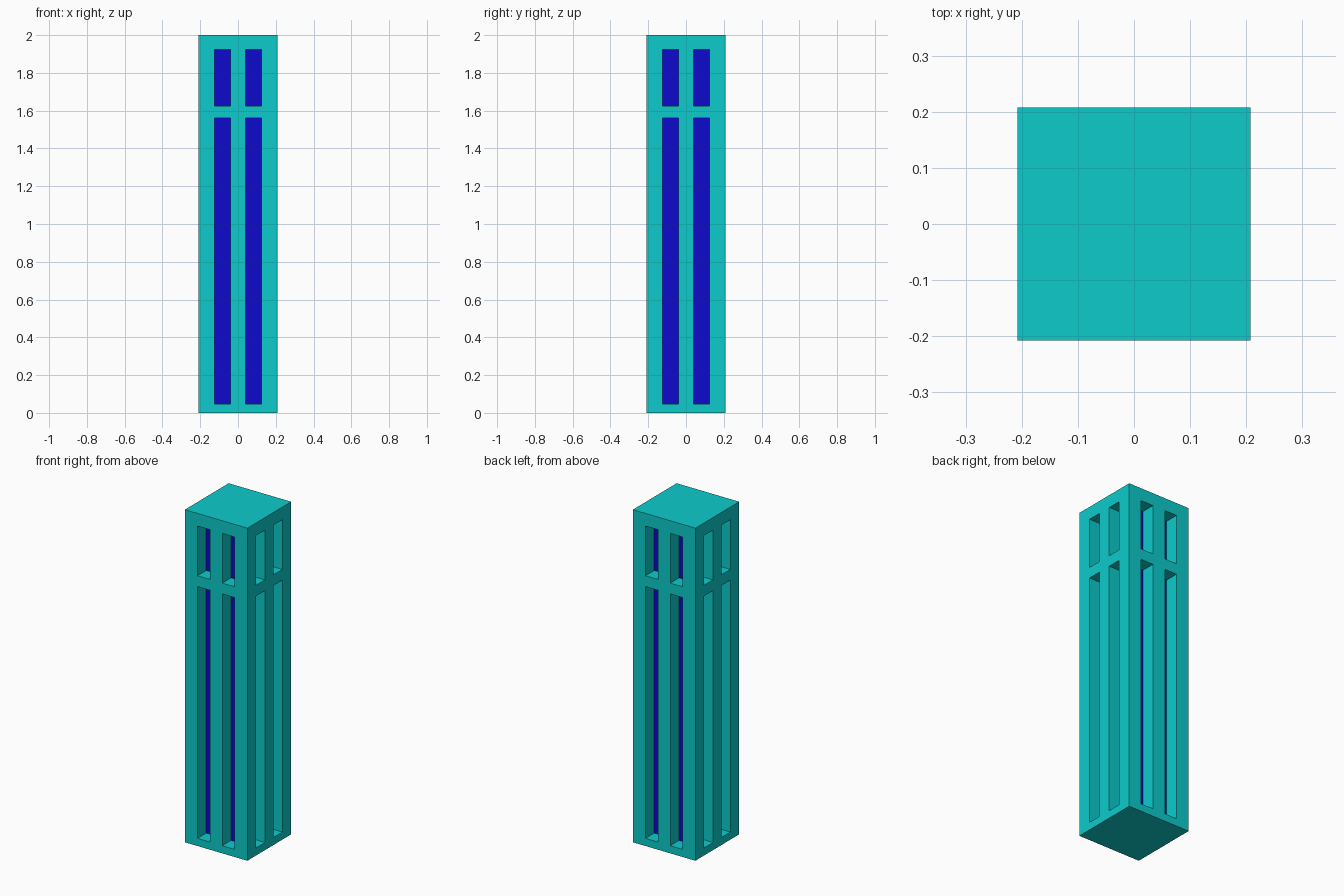
import bpy, bmesh
from mathutils import Vector

HALF, HEIGHT = 0.208, 2.0
INNER, OUTER = 0.041, 0.124          # sides of each window slot
ROWS = ((0.046, 1.56), (1.625, 1.924))  # bottom and top of each window row
DEPTH = 0.083

cube = bpy.data.objects.get("Cube")
if cube:
    bpy.data.objects.remove(cube, do_unlink=True)


def flat_material(name, colour):
    mat = bpy.data.materials.new(name)
    mat.use_nodes = True
    mat.diffuse_color = colour
    mat.node_tree.nodes["Principled BSDF"].inputs["Base Color"].default_value = colour
    return mat


def is_window(face):
    c = face.calc_center_median()
    if abs(face.normal.z) > 0.5:
        return False
    across = abs(c.y if abs(face.normal.x) > 0.5 else c.x)
    return INNER < across < OUTER and any(lo < c.z < hi for lo, hi in ROWS)


# Solid tower block
bm = bmesh.new()
bmesh.ops.create_cube(bm, size=1)
bmesh.ops.scale(bm, vec=(2 * HALF, 2 * HALF, HEIGHT), verts=bm.verts)
bmesh.ops.translate(bm, vec=(0, 0, HEIGHT / 2), verts=bm.verts)

# Cut lines around the windows
cuts = [(axis, s * d) for axis in (0, 1) for s in (-1, 1) for d in (INNER, OUTER)]
cuts += [(2, z) for row in ROWS for z in row]
for axis, pos in cuts:
    normal = Vector((0, 0, 0))
    normal[axis] = 1
    bmesh.ops.bisect_plane(bm, geom=bm.verts[:] + bm.edges[:] + bm.faces[:],
                           plane_co=normal * pos, plane_no=normal)

# Recess the windows and colour their panes
bm.normal_update()
windows = [f for f in bm.faces if is_window(f)]
panes = bmesh.ops.extrude_discrete_faces(bm, faces=windows)["faces"]
for pane in panes:
    bmesh.ops.translate(bm, vec=-pane.normal * DEPTH, verts=pane.verts)
    pane.material_index = 1
bm.normal_update()

mesh = bpy.data.meshes.new("tower")
bm.to_mesh(mesh)
bm.free()
mesh.materials.append(flat_material("turquoise wall", (0.004, 0.6, 0.6, 1)))
mesh.materials.append(flat_material("deep blue glass", (0.004, 0.003, 0.6, 1)))
bpy.context.collection.objects.link(bpy.data.objects.new("tower", mesh))
